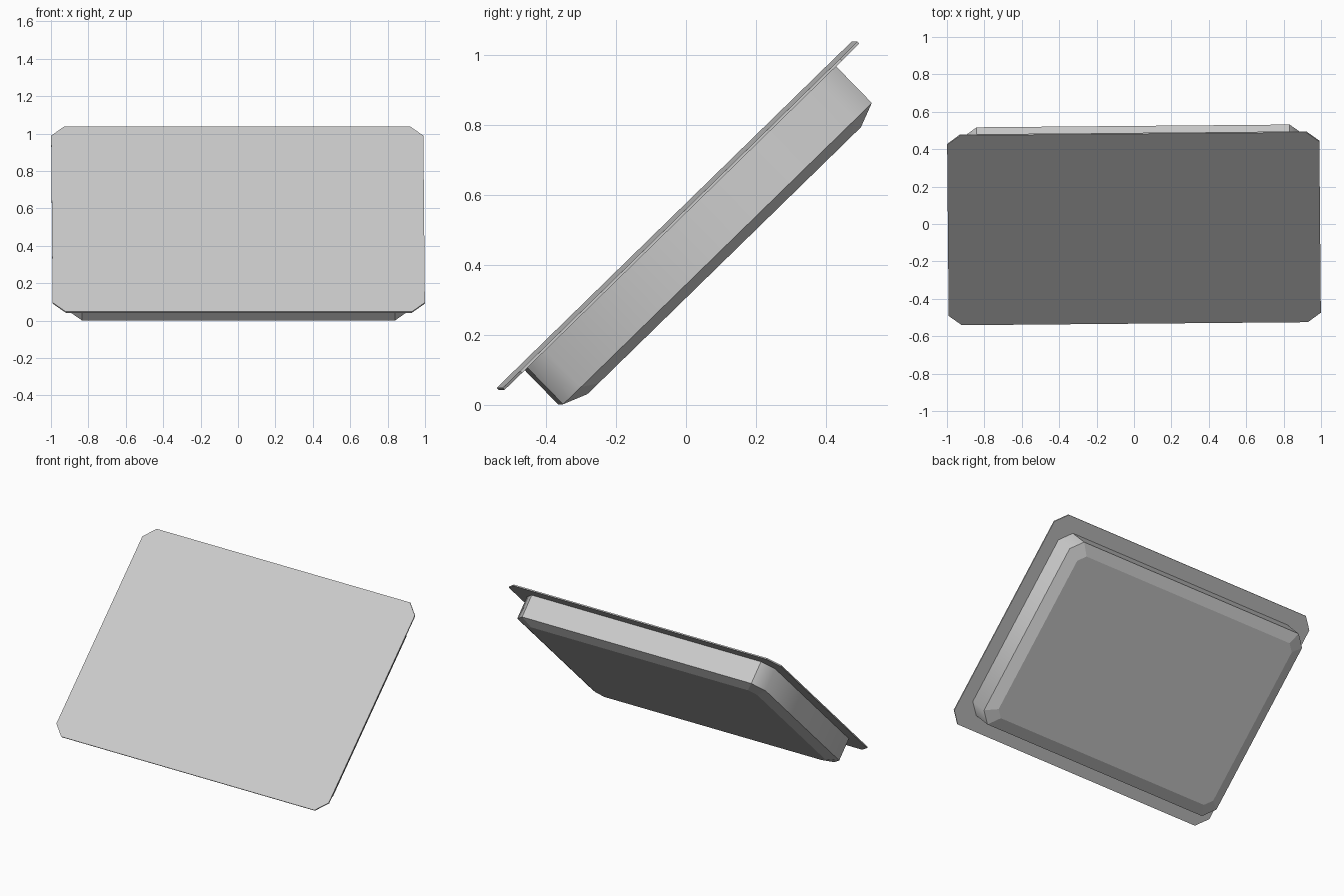
import bpy
import bmesh
from math import radians

cube = bpy.data.objects.get("Cube")
if cube:
    bpy.data.objects.remove(cube, do_unlink=True)

grey = bpy.data.materials.new("light grey")
grey.use_nodes = True
colour = (0.6, 0.6, 0.6, 1)
grey.diffuse_color = colour
grey.node_tree.nodes["Principled BSDF"].inputs["Base Color"].default_value = colour


def outline(hx, hy, c):
    """Rectangle with clipped corners, counter-clockwise."""
    quarter = [(hx, hy - c), (hx - c, hy)]
    half = quarter + [(-x, y) for x, y in reversed(quarter)]
    return half + [(-x, -y) for x, y in half]


def loft(name, rings, soft_corners=False):
    """Closed solid through (half width, half length, corner, height) rings, tilted into place."""
    bm = bmesh.new()
    loops = [[bm.verts.new((x, y, z)) for x, y in outline(hx, hy, c)]
             for hx, hy, c, z in rings]
    for low, high in zip(loops, loops[1:]):
        for i in range(len(low)):
            j = (i + 1) % len(low)
            bm.faces.new((low[i], low[j], high[j], high[i]))
    bm.faces.new(list(reversed(loops[0])))
    bm.faces.new(loops[-1])
    bmesh.ops.recalc_face_normals(bm, faces=bm.faces)

    # Short sides blend into the clipped corners; every other edge is crisp
    if soft_corners:
        for f in bm.faces:
            f.smooth = True
        for e in bm.edges:
            e.smooth = False
        for i in (0, 3, 4, 7):
            bm.edges.get((loops[-2][i], loops[-1][i])).smooth = True

    mesh = bpy.data.meshes.new(name)
    bm.to_mesh(mesh)
    bm.free()
    mesh.materials.append(grey)
    ob = bpy.data.objects.new(name, mesh)
    ob.location = (0, -0.02, 0.537)
    ob.rotation_euler = (radians(44.3), 0, radians(0.5))
    bpy.context.collection.objects.link(ob)
    return ob


# Thin front panel
loft("front_panel", [(0.995, 0.709, 0.07, 0.0), (0.995, 0.709, 0.07, 0.008)])

# Rear housing with a shallow bevel around its back
loft("rear_housing", [(0.837, 0.547, 0.045, -0.175),
                      (0.907, 0.617, 0.07, -0.147),
                      (0.907, 0.617, 0.07, 0.0)], soft_corners=True)
